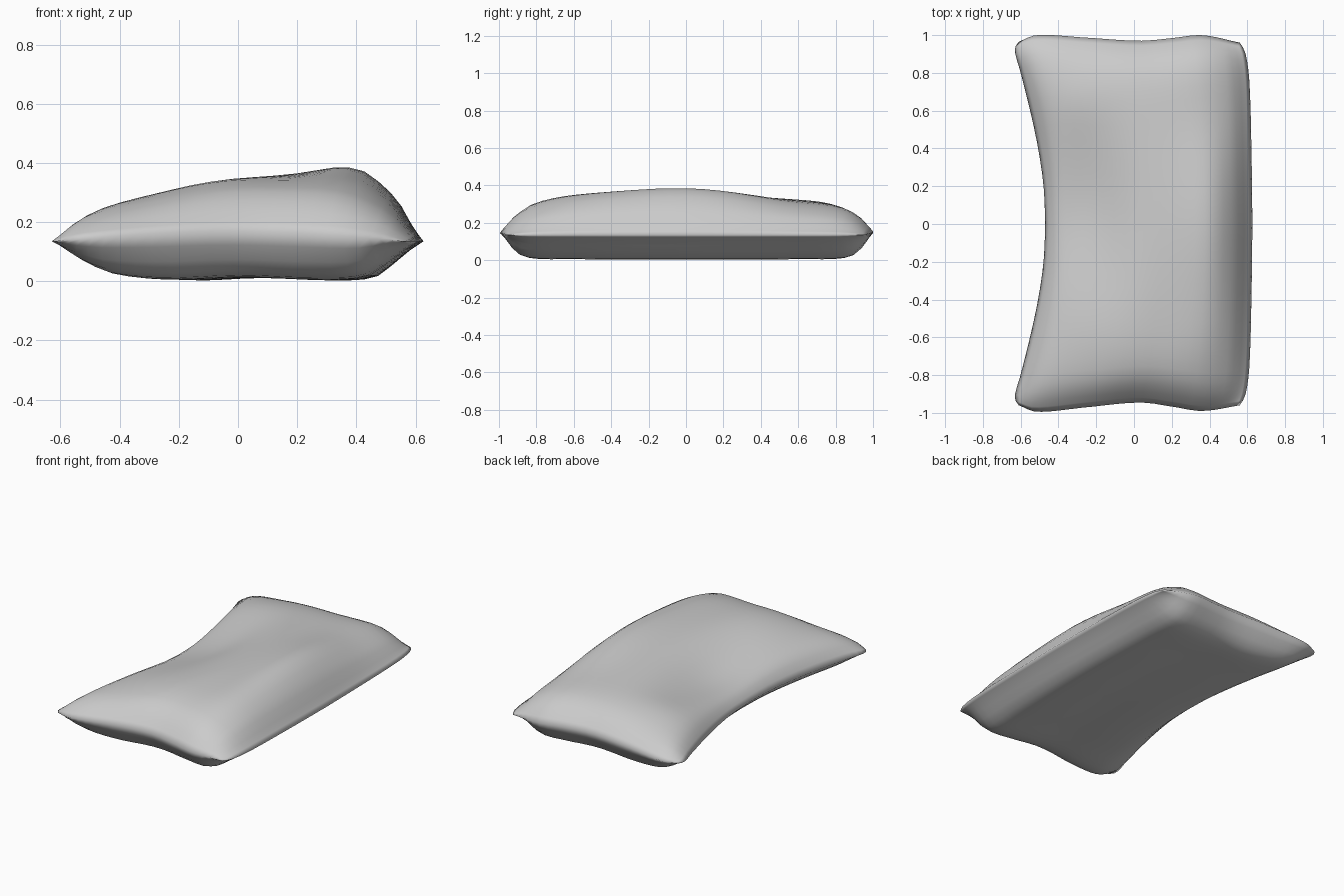
import bpy
import bmesh
import math

default_cube = bpy.data.objects.get("Cube")
if default_cube:
    bpy.data.objects.remove(default_cube, do_unlink=True)

COLUMNS, ROWS = 24, 30


def curve(points, t):
    """Smooth interpolation through a short list of (position, value) points."""
    last = len(points) - 1

    def slope(i):
        a, b = points[max(i - 1, 0)], points[min(i + 1, last)]
        return (b[1] - a[1]) / (b[0] - a[0])

    t = min(max(t, points[0][0]), points[last][0])
    i = 0
    while i < last - 1 and t > points[i + 1][0]:
        i += 1
    (x0, y0), (x1, y1) = points[i], points[i + 1]
    width = x1 - x0
    s = (t - x0) / width
    ease = s * s * (3 - 2 * s)
    return (y0 + (y1 - y0) * ease
            + width * slope(i) * s * (1 - s) ** 2
            - width * slope(i + 1) * s * s * (1 - s))


def spread(i, count):
    """Position from 0 to 1, packed closer together towards both ends."""
    t = i / count
    return .35 * t + .65 * (1 - math.cos(math.pi * t)) / 2


# Outline of the cushion: long sides by |v|, short ends by u
LEFT_SIDE = [(0, -.47), (.2, -.478), (.4, -.505), (.6, -.545), (.83, -.6), (.96, -.632), (1, -.61)]
RIGHT_SIDE = [(0, .627), (.4, .622), (.8, .61), (.95, .588), (1, .56)]
FRONT_END = [(0, .96), (.08, .994), (.3, .971), (.55, .945), (.7, .968), (.83, .99), (1, .96)]
BACK_END = [(0, .965), (.08, 1), (.3, .987), (.55, .97), (.7, .985), (.83, 1), (1, .96)]

# Puffed profiles across and along the cushion
TOP_ACROSS = [(0, 0), (.04, .34), (.1, .56), (.25, .76), (.45, .97), (.62, 1),
              (.8, .98), (.9, .68), (.94, .45), (.965, .23), (1, 0)]
TOP_ALONG = [(-1, 0), (-.93, .46), (-.83, .8), (-.6, .97), (0, 1),
             (.6, .88), (.82, .73), (.93, .43), (1, 0)]
BASE_ACROSS = [(0, 0), (.04, .33), (.08, .6), (.15, .87), (.3, 1), (.5, .94), (.72, 1),
               (.85, .92), (.915, .53), (.955, .25), (1, 0)]
BASE_ALONG = [(0, 1), (.6, .98), (.87, .92), (.94, .58), (1, 0)]

# Humps and hollows of the top: height, centre x and y, radius x and y
DENTS = [(.031, .4, 0, .2, .4),
         (-.08, -.3, .08, .23, .36),
         (.012, -.2, -.55, .2, .2),
         (.03, -.32, .66, .2, .18),
         (-.03, .45, .65, .22, .3),
         (-.025, .45, -.85, .2, .2)]


def place(u, v, upper):
    left, right = curve(LEFT_SIDE, abs(v)), curve(RIGHT_SIDE, abs(v))
    x = left + (right - left) * u
    y = v * curve(FRONT_END if v < 0 else BACK_END, u)
    lift = math.sin(math.pi * u) * abs(v) ** 8
    seam = .135 + .035 * lift
    if upper:
        puff = curve(TOP_ACROSS, u) * curve(TOP_ALONG, v)
        shape = .218 + sum(h * math.exp(-((x - cx) / rx) ** 2 - ((y - cy) / ry) ** 2)
                           for h, cx, cy, rx, ry in DENTS)
        return x, y, seam + puff * (shape - .035 * lift)
    puff = curve(BASE_ACROSS, u) * curve(BASE_ALONG, abs(v))
    return x, y, seam - puff * (.132 + .03 * lift)


# Cushion: two puffed sheets sharing one seam
bm = bmesh.new()
sheets = {}
for upper in (True, False):
    for i in range(COLUMNS + 1):
        for j in range(ROWS + 1):
            on_seam = i in (0, COLUMNS) or j in (0, ROWS)
            if on_seam and not upper:
                sheets[upper, i, j] = sheets[True, i, j]
                continue
            u, v = spread(i, COLUMNS), 2 * spread(j, ROWS) - 1
            sheets[upper, i, j] = bm.verts.new(place(u, v, upper))
    for i in range(COLUMNS):
        for j in range(ROWS):
            ring = [sheets[upper, a, b] for a, b in
                    ((i, j), (i + 1, j), (i + 1, j + 1), (i, j + 1))]
            bm.faces.new(ring if upper else ring[::-1])

mesh = bpy.data.meshes.new("cushion")
bm.to_mesh(mesh)
bm.free()
mesh.shade_smooth()

# Plain grey fabric
fabric = bpy.data.materials.new("light grey fabric")
fabric.use_nodes = True
grey = (.6, .6, .6, 1)
fabric.diffuse_color = grey
fabric.node_tree.nodes["Principled BSDF"].inputs["Base Color"].default_value = grey
mesh.materials.append(fabric)

cushion = bpy.data.objects.new("cushion", mesh)
bpy.context.scene.collection.objects.link(cushion)
